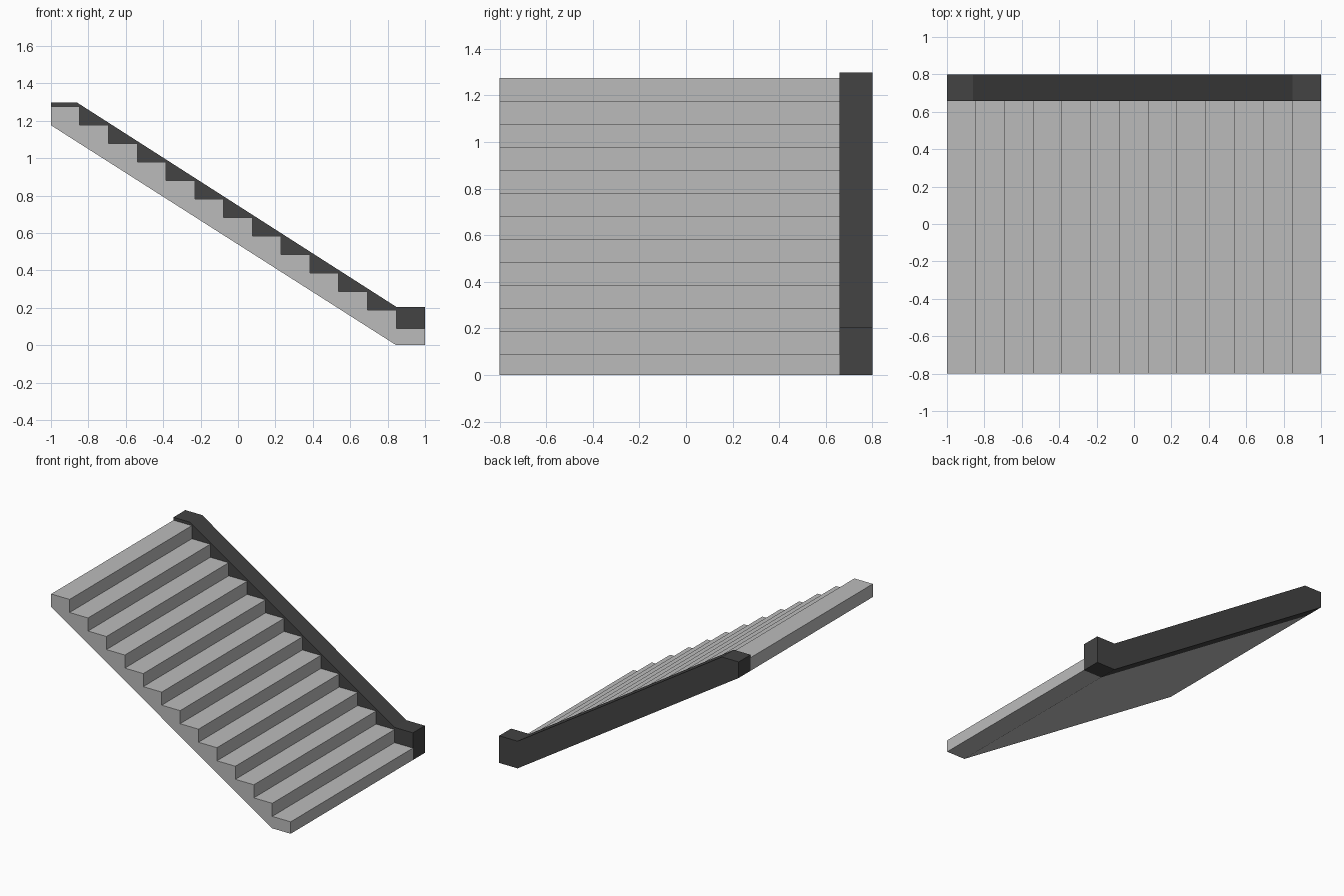
import bpy, bmesh

if "Cube" in bpy.data.objects:
    bpy.data.objects.remove(bpy.data.objects["Cube"])

STEPS = 13
RUN = 2 / STEPS
TOP, FIRST = 1.275, 0.09
RISE = (TOP - FIRST) / (STEPS - 1)
UNDERSIDE = [(-1, 1.176), (1 - RUN, 0), (1, 0)]   # shared sloping soffit


def material(name, value):
    m = bpy.data.materials.new(name)
    m.diffuse_color = (value, value, value, 1)
    m.use_nodes = True
    m.node_tree.nodes["Principled BSDF"].inputs["Base Color"].default_value = m.diffuse_color
    return m


def extrude_profile(name, profile, y0, y1, mat):
    """Extrude an x-z outline along y."""
    bm = bmesh.new()
    face = bm.faces.new([bm.verts.new((x, y0, z)) for x, z in profile])
    res = bmesh.ops.extrude_face_region(bm, geom=[face])
    verts = [g for g in res["geom"] if isinstance(g, bmesh.types.BMVert)]
    bmesh.ops.translate(bm, vec=(0, y1 - y0, 0), verts=verts)
    bmesh.ops.recalc_face_normals(bm, faces=bm.faces)
    mesh = bpy.data.meshes.new(name)
    bm.to_mesh(mesh)
    bm.free()
    mesh.materials.append(mat)
    obj = bpy.data.objects.new(name, mesh)
    bpy.context.collection.objects.link(obj)
    return obj


# Stair flight: soffit, then treads and risers climbing towards -x
steps = []
for i in range(STEPS):
    z = FIRST + i * RISE
    steps += [(1 - i * RUN, z), (1 - (i + 1) * RUN, z)]
extrude_profile("stair_flight", UNDERSIDE + steps, -0.8, 0.658,
                material("light_grey", 0.5))

# Solid side wall along the back edge
wall_top = [(1, 0.205), (1 - RUN, 0.205), (-0.86, 1.297), (-1, 1.297)]
extrude_profile("side_wall", UNDERSIDE + wall_top, 0.658, 0.8,
                material("dark_grey", 0.056))
